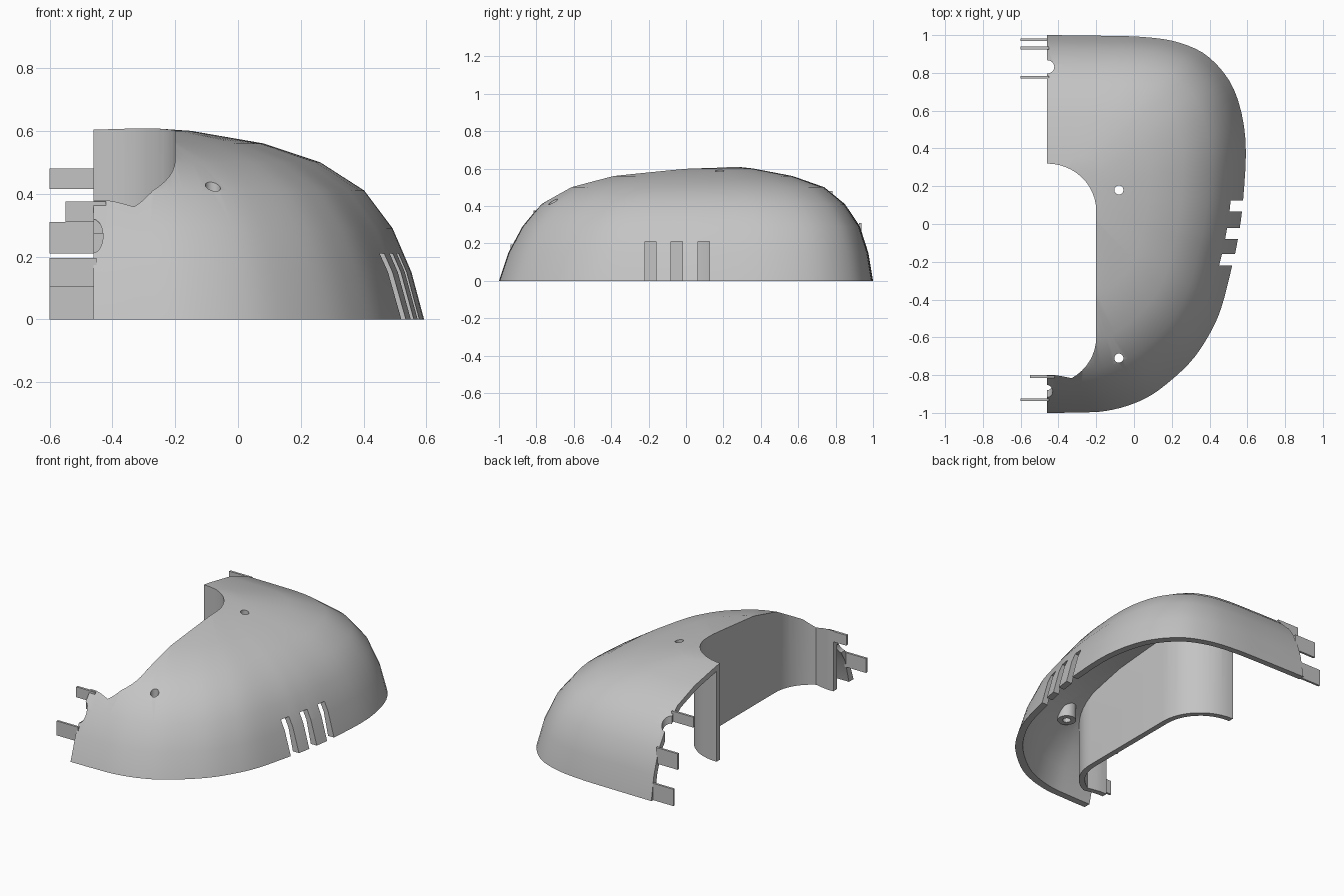
import bpy, bmesh, math
from mathutils import Vector, Matrix

cube = bpy.data.objects.get("Cube")
if cube:
    bpy.data.objects.remove(cube, do_unlink=True)

grey = bpy.data.materials.new("plain_grey")
grey.use_nodes = True
grey.diffuse_color = (0.55, 0.55, 0.55, 1)
grey.node_tree.nodes["Principled BSDF"].inputs["Base Color"].default_value = (0.55, 0.55, 0.55, 1)

END_X = -0.46     # open end plane
WALL = 0.035      # shell thickness


def finish(name, bm):
    bmesh.ops.recalc_face_normals(bm, faces=bm.faces)
    mesh = bpy.data.meshes.new(name)
    bm.to_mesh(mesh)
    bm.free()
    mesh.materials.append(grey)
    obj = bpy.data.objects.new(name, mesh)
    bpy.context.collection.objects.link(obj)
    return obj


def loft(name, rings):
    bm = bmesh.new()
    rows = [[bm.verts.new(p) for p in ring] for ring in rings]
    for a, b in zip(rows, rows[1:]):
        for i in range(len(a)):
            j = (i + 1) % len(a)
            bm.faces.new((a[i], a[j], b[j], b[i]))
    bm.faces.new(rows[0])
    bm.faces.new(rows[-1])
    return finish(name, bm)


def prism(name, points, z0, z1):
    return loft(name, [[(x, y, z) for x, y in points] for z in (z0, z1)])


def box(name, x, y, z):
    return prism(name, [(x[0], y[0]), (x[1], y[0]), (x[1], y[1]), (x[0], y[1])], *z)


def disc(cx, cy, rx, ry, n=32):
    return [(cx + rx * math.cos(math.tau * i / n), cy + ry * math.sin(math.tau * i / n)) for i in range(n)]


def subtract(target, *cutters):
    for cutter in cutters:
        cutter.hide_render = True
        mod = target.modifiers.new("cut", 'BOOLEAN')
        mod.operation, mod.solver, mod.object = 'DIFFERENCE', 'EXACT', cutter
        bpy.context.view_layer.objects.active = target
        bpy.ops.object.modifier_apply(modifier=mod.name)
        bpy.data.objects.remove(cutter, do_unlink=True)


def spline(points, steps=4):
    out = []
    pts = [Vector(p) for p in points]
    for i in range(len(pts) - 1):
        a, b, c, d = pts[max(i - 1, 0)], pts[i], pts[i + 1], pts[min(i + 2, len(pts) - 1)]
        for s in range(steps):
            t = s / steps
            out.append(b + (c - a) * t / 2 + (a * 2 - b * 5 + c * 4 - d) * t * t / 2
                       + (b * 3 - a - c * 3 + d) * t ** 3 / 2)
    return out + [pts[-1]]


# Base outline, from the back end round to the front end
outline = spline([(-0.46, 1), (-0.2, 0.997), (0.05, 0.99), (0.24, 0.96), (0.4, 0.88), (0.53, 0.71),
                  (0.59, 0.45), (0.578, 0.13), (0.55, -0.08), (0.52, -0.22), (0.46, -0.45), (0.39, -0.6),
                  (0.29, -0.74), (0.13, -0.88), (0, -0.95), (-0.15, -0.99), (-0.3, -0.998), (-0.46, -1)])

# Dome levels: height, side reach, front reach, back reach
levels = [(0, 0.59, -1, 1), (0.15, 0.55, -0.95, 0.975), (0.29, 0.49, -0.875, 0.93),
          (0.41, 0.4, -0.775, 0.85), (0.5, 0.26, -0.63, 0.74), (0.56, 0.08, -0.42, 0.57),
          (0.6, -0.15, -0.08, 0.36), (0.607, -0.25, 0.1, 0.3)]


def dome(name, inset):
    rings = []
    for k, (z, reach, front, back) in enumerate(levels):
        reach, front, back = reach - inset, front + inset, back - inset
        ring = [(END_X + (p.x - END_X) * (reach - END_X) / 1.05,
                 front + (p.y + 1) / 2 * (back - front)) for p in outline]
        if inset:
            ring = [(-0.7, back)] + ring + [(-0.7, front)]
            z = z * 0.95 if k else -0.05
        rings.append([(x, y, z) for x, y in ring])
    return loft(name, rings)


# Recess footprint: two rounded corners and a small hooked end
quarter = [math.pi / 2 * i / 12 for i in range(13)]
path = [Vector((-0.8, 0.32))]
path += [Vector((END_X + 0.26 * math.sin(a), 0.07 + 0.25 * math.cos(a))) for a in quarter]
path += [p for p in (Vector((END_X + 0.26 * math.cos(a), -0.6 - 0.25 * math.sin(a))) for a in quarter)
         if p.x > -0.36]
path += [Vector((-0.385, -0.805)), Vector((-0.42, -0.8)), Vector((-0.8, -0.8))]


def recess(name, offset):
    pts = []
    for i, p in enumerate(path):
        d = (path[min(i + 1, len(path) - 1)] - path[max(i - 1, 0)]).normalized()
        pts.append(p + Vector((-d.y, d.x)) * offset)
    return prism(name, pts, -0.2, 1)


# Shell: outer dome less recess, hollowed by a cavity that leaves wall and bosses
screws = [(-0.08, 0.18, 0.5), (-0.08, -0.71, 0.32)]
shell = dome("shell", 0)
subtract(shell, recess("recess_cutter", 0))
cavity = dome("cavity_cutter", WALL * 0.9)
subtract(cavity, recess("wall_keeper", WALL),
         *[prism("boss_keeper", disc(x, y, 0.055, 0.055), z, 1) for x, y, z in screws])
subtract(shell, cavity)

# Screw holes, side vents and end notches
subtract(shell, *[prism("hole_cutter", disc(x, y, 0.024, 0.024), 0.1, 1) for x, y, z in screws])
subtract(shell, *[box("vent_cutter", (0.3, 0.8), (y - 0.03, y + 0.03), (-0.1, 0.21))
                  for y in (-0.19, -0.05, 0.095)])
subtract(shell, prism("back_notch_cutter", disc(END_X, 0.832, 0.038, 0.035), 0.32, 1))
notch = prism("front_notch_cutter", disc(END_X, 0.265, 0.03, 0.053), 0.845, 1.1)
notch.data.transform(Matrix.Rotation(math.pi / 2, 4, 'X'))
subtract(shell, notch)

# Snap tabs along the open ends: y, bottom, top
tabs = {"back_lower_tab": (0.976, 0, 0.105), "back_middle_tab": (0.932, 0.21, 0.31),
        "back_upper_tab": (0.777, 0.415, 0.48), "front_tab": (-0.931, 0.105, 0.195)}
for name, (y, z0, z1) in tabs.items():
    box(name, (-0.6, -0.45), (y - 0.007, y + 0.007), (z0, z1))
box("front_clip", (-0.55, -0.42), (-0.815, -0.8), (0.31, 0.375))

bpy.ops.object.select_all(action='DESELECT')
shell.select_set(True)
bpy.context.view_layer.objects.active = shell
bpy.ops.object.shade_smooth_by_angle(angle=math.radians(30))
